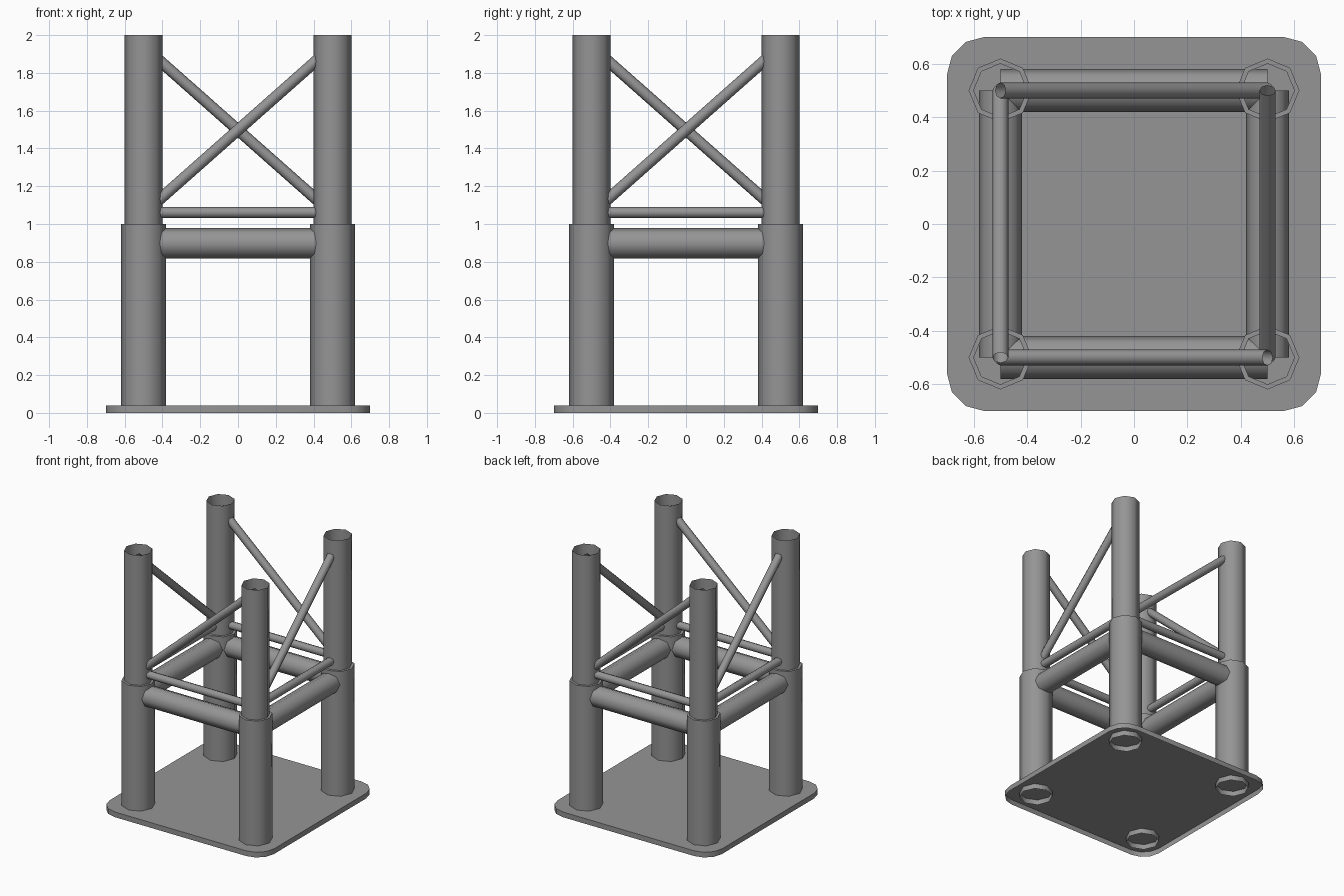
import bpy, bmesh
from math import pi, cos, sin
from mathutils import Vector, Matrix

if "Cube" in bpy.data.objects:
    bpy.data.objects.remove(bpy.data.objects["Cube"])

C = 0.5   # distance of the leg centres from the axes
SIDES = 8

# Dark grey paint shared by all parts
paint = bpy.data.materials.new("dark_grey")
paint.diffuse_color = (0.3, 0.3, 0.3, 1)
paint.use_nodes = True
paint.node_tree.nodes["Principled BSDF"].inputs["Base Color"].default_value = paint.diffuse_color


def finish(name, bm):
    bmesh.ops.recalc_face_normals(bm, faces=bm.faces)
    mesh = bpy.data.meshes.new(name)
    bm.to_mesh(mesh)
    bm.free()
    mesh.materials.append(paint)
    ob = bpy.data.objects.new(name, mesh)
    bpy.context.collection.objects.link(ob)
    bpy.context.view_layer.objects.active = ob
    ob.select_set(True)
    bpy.ops.object.shade_smooth_by_angle(angle=pi / 3.5)
    ob.select_set(False)
    return ob


def tube(name, start, end, profile):
    """Open eight-sided tube; profile is (position along axis 0-1, radius)."""
    start, end = Vector(start), Vector(end)
    axis = (end - start).normalized()
    u = Vector((0, 1, 0)) if abs(axis.y) < 0.5 else Vector((1, 0, 0))
    u = (u - axis * u.dot(axis)).normalized()
    v = axis.cross(u)
    bm = bmesh.new()
    rings = []
    for t, r in profile:
        c = start.lerp(end, t)
        rings.append([bm.verts.new(c + r * (cos(a) * u + sin(a) * v))
                      for a in (2 * pi * i / SIDES for i in range(SIDES))])
    for a, b in zip(rings, rings[1:]):
        for i in range(SIDES):
            j = (i + 1) % SIDES
            bm.faces.new((a[i], a[j], b[j], b[i]))
    return finish(name, bm)


# Base plate: rounded square, open underneath
bm = bmesh.new()
R, H = 0.14, 0.7
outline = []
for k in range(4):
    for s in range(4):
        a = k * pi / 2 + s * pi / 6
        cx = (H - R) * (1 if k in (0, 3) else -1)
        cy = (H - R) * (1 if k in (0, 1) else -1)
        outline.append((cx + R * cos(a), cy + R * sin(a)))
low = [bm.verts.new((x, y, 0)) for x, y in outline]
top = [bm.verts.new((x, y, 0.04)) for x, y in outline]
for i in range(len(low)):
    j = (i + 1) % len(low)
    bm.faces.new((low[i], low[j], top[j], top[i]))
bm.faces.new(top)
finish("base_plate", bm)

# Four identical sides, each turned a quarter
for k, side in enumerate(("front", "right", "back", "left")):
    rot = Matrix.Rotation(k * pi / 2, 3, 'Z')

    def at(x, z):
        return rot @ Vector((x, -C, z))

    # stepped leg, hollow at both ends
    tube(side + "_leg", at(-C, 0), at(-C, 2),
         [(0, 0.119), (0.5, 0.119), (0.5, 0.1), (1, 0.1)])
    # thick beam, thin rail and diagonal brace
    tube(side + "_beam", at(-C, 0.898), at(C, 0.898), [(0, 0.08), (1, 0.08)])
    tube(side + "_rail", at(-C, 1.061), at(C, 1.061), [(0, 0.03), (1, 0.03)])
    tube(side + "_brace", at(-C, 1.055), at(C, 1.94), [(0, 0.03), (1, 0.03)])
